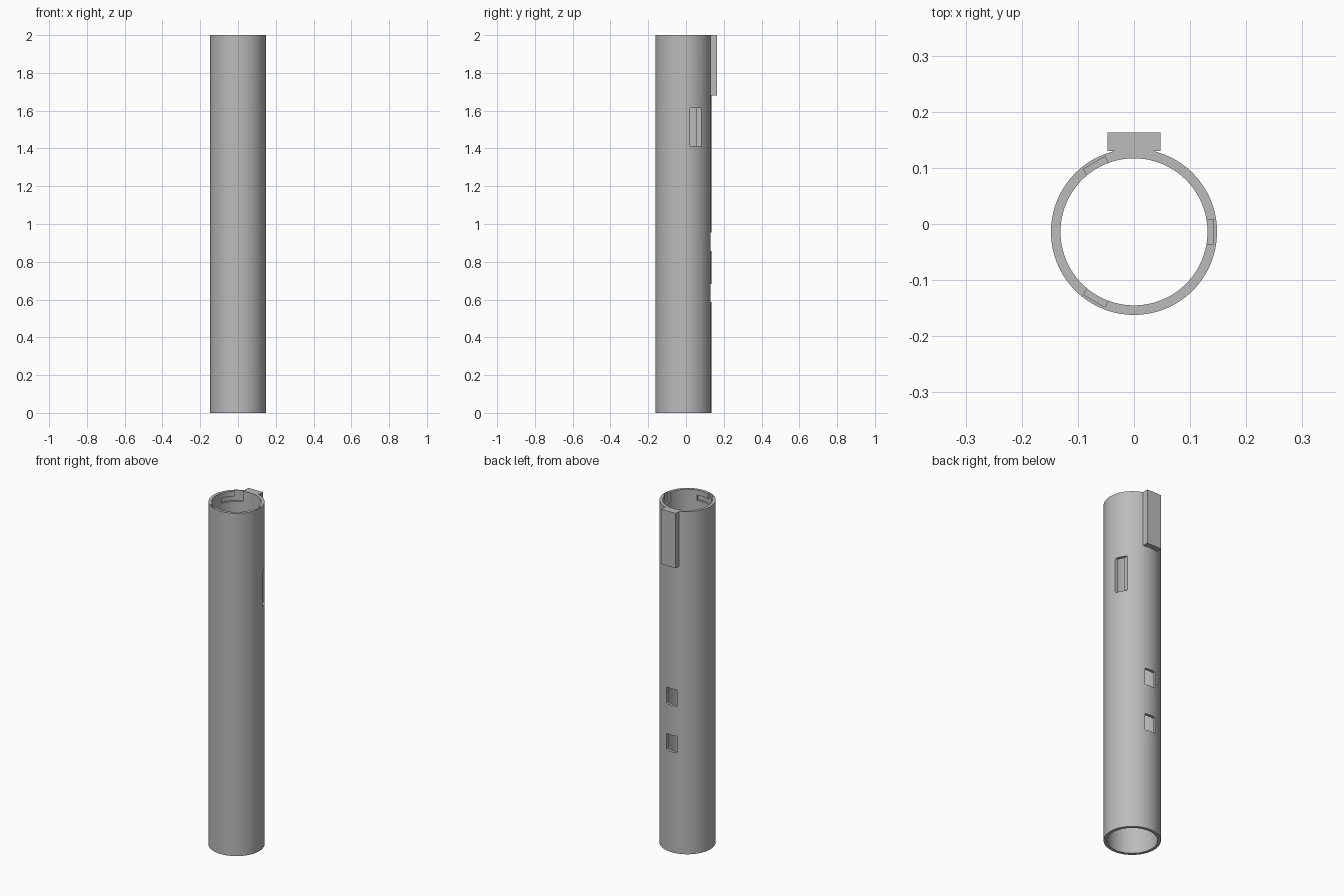
import bpy, bmesh, math
from mathutils import Matrix, Vector

if "Cube" in bpy.data.objects:
    bpy.data.objects.remove(bpy.data.objects["Cube"])

CY = -0.014                      # tube axis offset in y
R_OUT, R_IN, R_SLOT = 0.148, 0.131, 0.142
SEGMENTS = 128

grey = bpy.data.materials.new("light_grey")
grey.use_nodes = True
grey.diffuse_color = (0.5, 0.5, 0.5, 1)
grey.node_tree.nodes["Principled BSDF"].inputs["Base Color"].default_value = (0.5, 0.5, 0.5, 1)


def finish(bm, name):
    bmesh.ops.recalc_face_normals(bm, faces=bm.faces)
    mesh = bpy.data.meshes.new(name)
    bm.to_mesh(mesh)
    bm.free()
    mesh.materials.append(grey)
    obj = bpy.data.objects.new(name, mesh)
    bpy.context.collection.objects.link(obj)
    return obj


def prism(name, outline, z0, z1):
    bm = bmesh.new()
    face = bm.faces.new([bm.verts.new((x, y, z0)) for x, y in outline])
    top = bmesh.ops.extrude_face_region(bm, geom=[face])["geom"]
    bmesh.ops.translate(bm, vec=(0, 0, z1 - z0),
                        verts=[v for v in top if isinstance(v, bmesh.types.BMVert)])
    return finish(bm, name)


def box(name, x, y, z, round_axis=None, radius=0.008):
    bm = bmesh.new()
    lo, hi = Vector((x[0], y[0], z[0])), Vector((x[1], y[1], z[1]))
    bmesh.ops.create_cube(bm, size=1, matrix=Matrix.Translation((lo + hi) / 2)
                          @ Matrix.Diagonal((*(hi - lo), 1)))
    if round_axis is not None:
        edges = [e for e in bm.edges
                 if abs((e.verts[0].co - e.verts[1].co)[round_axis]) > 1e-5]
        bmesh.ops.bevel(bm, geom=edges, offset=radius, segments=4,
                        profile=0.5, affect="EDGES")
    return finish(bm, name)


def combine(target, other, operation):
    mod = target.modifiers.new(operation.lower(), "BOOLEAN")
    mod.operation, mod.solver, mod.object = operation, "EXACT", other
    bpy.context.view_layer.objects.active = target
    bpy.ops.object.modifier_apply(modifier=mod.name)
    bpy.data.objects.remove(other)


def arc(radius, a0, a1, count):
    angles = [a0 + (a1 - a0) * i / count for i in range(count + 1)]
    return [(radius * math.cos(a), radius * math.sin(a)) for a in angles]


# Hollow tube
tube = prism("tube", arc(R_OUT, 0, math.tau, SEGMENTS)[:-1], 0, 2)
bore = prism("bore", arc(R_IN, 0, math.tau, SEGMENTS)[:-1], -0.1, 2.1)
combine(tube, bore, "DIFFERENCE")

# Mounting block on the back at the top
combine(tube, box("mounting_block", (-0.047, 0.047), (0.144, 0.177), (1.68, 2)), "UNION")

# Three L-shaped locking slots inside the rim
for k in range(3):
    turn = Matrix.Rotation(k * math.tau / 3, 4, "Z")
    entry = box("slot_entry", (0.115, R_SLOT), (-0.022, 0.022), (1.94, 2.1))
    a1 = math.radians(42)
    sweep = prism("slot_sweep", arc(R_SLOT, 0, a1, 14) + arc(0.115, a1, 0, 14), 1.94, 1.97)
    for cutter in (entry, sweep):
        cutter.data.transform(turn)
        combine(tube, cutter, "DIFFERENCE")

# Tall side window and two small back windows
combine(tube, box("side_window", (0.112, 0.2), (0.034, 0.099), (1.41, 1.615), 0), "DIFFERENCE")
for z in (0.586, 0.857):
    combine(tube, box("back_window", (-0.034, 0.034), (0.1, 0.2), (z, z + 0.097), 1, 0.004),
            "DIFFERENCE")

# Place on the axis and smooth the round walls
tube.data.transform(Matrix.Translation((0, CY, 0)))
bpy.ops.object.select_all(action="DESELECT")
tube.select_set(True)
bpy.context.view_layer.objects.active = tube
bpy.ops.object.shade_smooth_by_angle(angle=math.radians(25))
